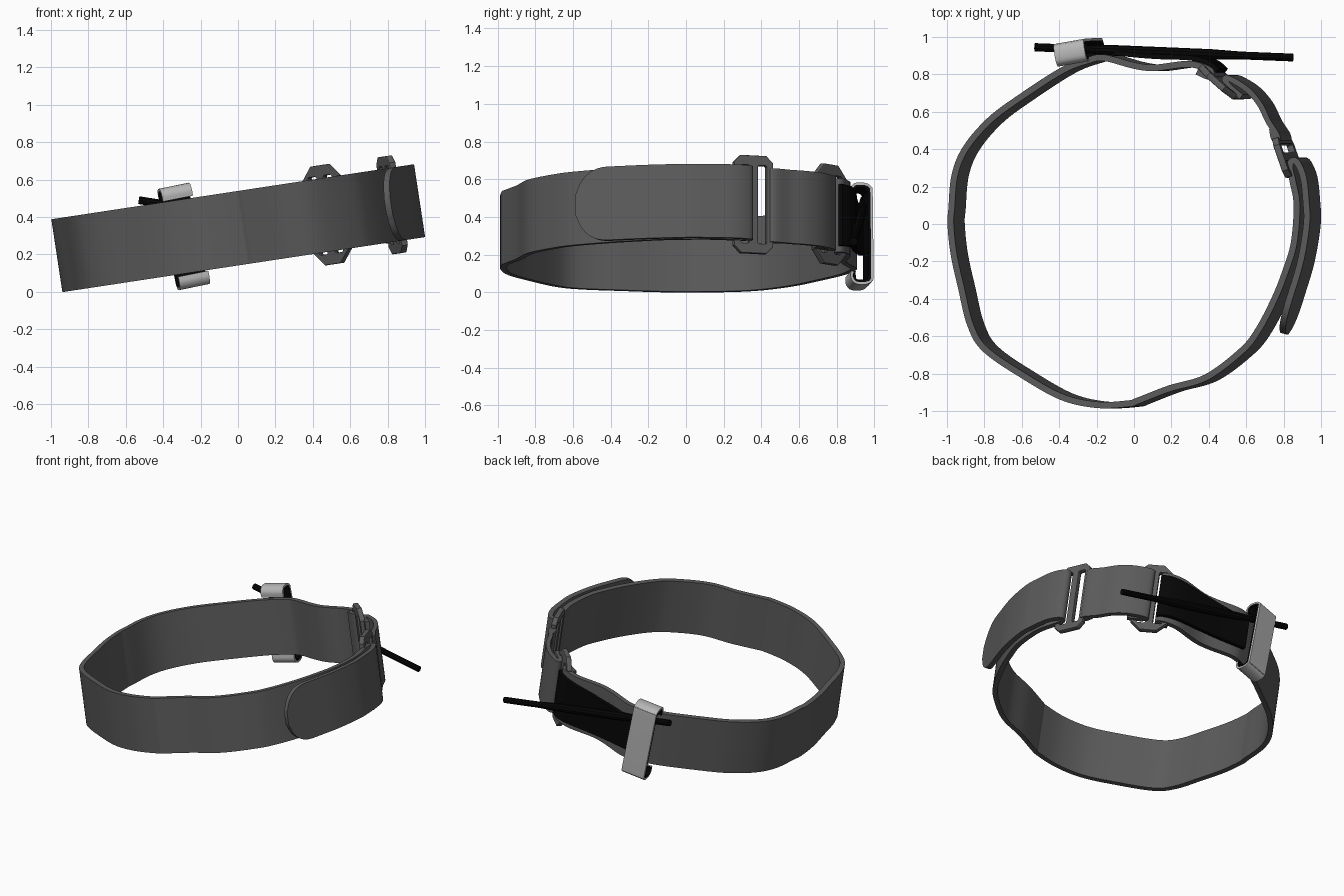
import bpy, bmesh, math
from mathutils import Matrix, Vector

if "Cube" in bpy.data.objects:
    bpy.data.objects.remove(bpy.data.objects["Cube"])

# Belt frame: x,y in the loop plane, z across the strap, tilted about y
BELT = Matrix.Translation((0, 0, 0.34)) @ Matrix.Rotation(-math.asin(0.15), 4, 'Y')
HALF = 0.197


def material(name, v):
    m = bpy.data.materials.new(name)
    m.diffuse_color = (v, v, v, 1)
    m.use_nodes = True
    m.node_tree.nodes["Principled BSDF"].inputs["Base Color"].default_value = m.diffuse_color
    return m


STRAP = material("strap grey", 0.105)
BUCKLE = material("buckle grey", 0.105)
CLIP = material("clip light grey", 0.47)
BLACK = material("black rubber", 0.002)


def finish(ob, mat, matrix):
    ob.data.materials.append(mat)
    ob.matrix_world = matrix
    bpy.ops.object.select_all(action='DESELECT')
    ob.select_set(True)
    bpy.context.view_layer.objects.active = ob
    if ob.type == 'CURVE':
        bpy.ops.object.convert(target='MESH')
    bpy.ops.object.shade_smooth_by_angle(angle=math.radians(35))
    return ob


def smooth_path(pts, n=6):
    p = [Vector(q) for q in pts]
    p = [2 * p[0] - p[1]] + p + [2 * p[-1] - p[-2]]
    out = []
    for i in range(1, len(p) - 2):
        a, b, c, d = p[i - 1:i + 3]
        for k in range(n):
            t = k / n
            out.append(0.5 * (2 * b + (c - a) * t + (2 * a - 5 * b + 4 * c - d) * t * t
                              + (3 * b - a - 3 * c + d) * t ** 3))
    return out + [p[-2]]


def ribbon(name, pts, mat, thick=0.034, half=lambda s, d: HALF, matrix=BELT, n=6):
    """Sweep a flat band along a path; half(s, d) gives half width from start/end distance."""
    path = smooth_path(pts, n)
    dist = [0]
    for a, b in zip(path, path[1:]):
        dist.append(dist[-1] + (b - a).length)
    bm = bmesh.new()
    rings = []
    for i, p in enumerate(path):
        t = (path[min(i + 1, len(path) - 1)] - path[max(i - 1, 0)]).normalized()
        o = Vector((t.y, -t.x)) * thick / 2
        w = half(dist[i], dist[-1] - dist[i])
        rings.append([bm.verts.new((*(p + o * k), w * z))
                      for k, z in ((1, -1), (1, 1), (-1, 1), (-1, -1))])
    for a, b in zip(rings, rings[1:]):
        for j in range(4):
            k = (j + 1) % 4
            bm.faces.new((a[j], a[k], b[k], b[j]))
    bm.faces.new(rings[0])
    bm.faces.new(rings[-1])
    bmesh.ops.recalc_face_normals(bm, faces=bm.faces)
    me = bpy.data.meshes.new(name)
    bm.to_mesh(me)
    bm.free()
    ob = bpy.data.objects.new(name, me)
    bpy.context.collection.objects.link(ob)
    return finish(ob, mat, matrix)


def rounded_tip(s, d, r=0.19):
    return HALF if d >= r else HALF * max(0.25, (1 - (1 - d / r) ** 2.4) ** 0.5)


# Main strap: from the rear buckle round the loop, through the side buckle, back as a tab
ribbon("main_strap", [
    (.37, .815), (.43, .79), (.445, .815), (.40, .84), (.31, .855), (.14, .835), (.03, .847),
    (-.13, .888), (-.22, .875), (-.36, .82), (-.58, .68), (-.75, .555), (-.88, .405),
    (-.94, .26), (-.957, .08), (-.962, 0), (-.945, -.16), (-.905, -.34), (-.855, -.54),
    (-.775, -.67), (-.57, -.81), (-.36, -.925), (-.17, -.967), (0, -.96), (.05, -.945),
    (.22, -.88), (.42, -.82), (.61, -.68), (.70, -.57), (.79, -.40), (.85, -.25), (.895, -.1),
    (.91, .1), (.89, .22), (.872, .30), (.882, .335), (.91, .33), (.945, .25), (.96, .12),
    (.963, 0), (.93, -.2), (.87, -.4), (.835, -.51), (.812, -.585)],
    STRAP, half=rounded_tip, n=8)

# Short linking strap, looped round a bar of each buckle
ribbon("link_strap", [
    (.775, .51), (.785, .46), (.805, .45), (.80, .48), (.755, .55), (.71, .64), (.64, .72),
    (.55, .775), (.52, .775), (.545, .735), (.61, .68)], STRAP, thick=0.03)


def buckle(name, cx, cy, tx, ty, length, height, chamfer):
    """Flat frame with two slots, lying along the strap direction."""
    t = Vector((tx, ty, 0)).normalized()
    up = Vector((0, 0, 1))
    nrm = t.cross(up)
    cu = bpy.data.curves.new(name, 'CURVE')
    cu.dimensions, cu.fill_mode = '2D', 'BOTH'
    cu.extrude, cu.bevel_depth, cu.bevel_resolution = 0.012, 0.006, 1

    def loop(x, y, l, h, c):
        half = [(l, h - c), (l - c, h), (c - l, h), (-l, h - c)]
        corners = half + [(-a, -b) for a, b in half]
        sp = cu.splines.new('POLY')
        sp.points.add(7)
        for q, (a, b) in zip(sp.points, corners):
            q.co = (x + a, y + b, 0, 1)
        sp.use_cyclic_u = True

    loop(0, 0, length / 2 - .006, height / 2 - .006, chamfer)
    for side in (-1, 1):
        loop(side * length * 0.22, 0, length * 0.14, 0.215, 0.01)
    ob = bpy.data.objects.new(name, cu)
    bpy.context.collection.objects.link(ob)
    m = Matrix((t, up, nrm)).transposed().to_4x4()
    m.translation = (cx, cy, 0)
    return finish(ob, BUCKLE, BELT @ m)


buckle("side_buckle", .833, .355, -.33, .94, .22, .525, .035)
buckle("rear_buckle", .483, .76, -.75, .66, .25, .535, .065)

# Tapered rubber panel standing almost straight behind the strap
ribbon("rubber_panel", [
    (.475, .82), (.42, .865), (.32, .888), (.14, .895), (-.02, .908), (-.2, .93)],
    BLACK, thick=0.026, half=lambda s, d: 0.115 + 0.05 * d / (s + d))

# Thin antenna-like rod, a little thicker in the middle
rod = bpy.data.curves.new("rod", 'CURVE')
rod.dimensions, rod.bevel_depth, rod.bevel_resolution, rod.use_fill_caps = '3D', 0.022, 3, True
a, b = Vector((-.53, .945, .49)), Vector((.85, .89, .27))
sp = rod.splines.new('POLY')
steps = ((0, 1), (.22, 1), (.3, 1.3), (.68, 1.25), (.8, .95), (1, .95))
sp.points.add(len(steps) - 1)
for q, (f, r) in zip(sp.points, steps):
    q.co = (*a.lerp(b, f), 1)
    q.radius = r
rod_ob = bpy.data.objects.new("rod", rod)
bpy.context.collection.objects.link(rod_ob)
finish(rod_ob, BLACK, Matrix.Identity(4))

# Clip: C-shaped plate hooked over both strap edges, with a black liner
t = Vector((.985, .17, 0)).normalized()
n = Vector((-t.y, t.x, 0))
cm = Matrix((n, Vector((0, 0, 1)), t)).transposed().to_4x4()
cm.translation = (-.293, .917, 0)
cm = cm @ Matrix.Rotation(math.radians(-2.8), 4, 'X')
for name, mat, inset in (("clip", CLIP, 0), ("clip_liner", BLACK, .013)):
    top = [(-.052, .205), (-.052, .24), (-.03, .266), (.02, .268), (.05, .25), (.056, .2)]
    top = [(x + inset * (1 if x < -.04 else -1 if x > .04 else 0),
            y - (inset if y > .22 else 0)) for x, y in top]
    ribbon(name, top + [(x, -y) for x, y in reversed(top)], mat, thick=0.013,
           half=lambda s, d: 0.083, matrix=BELT @ cm)
